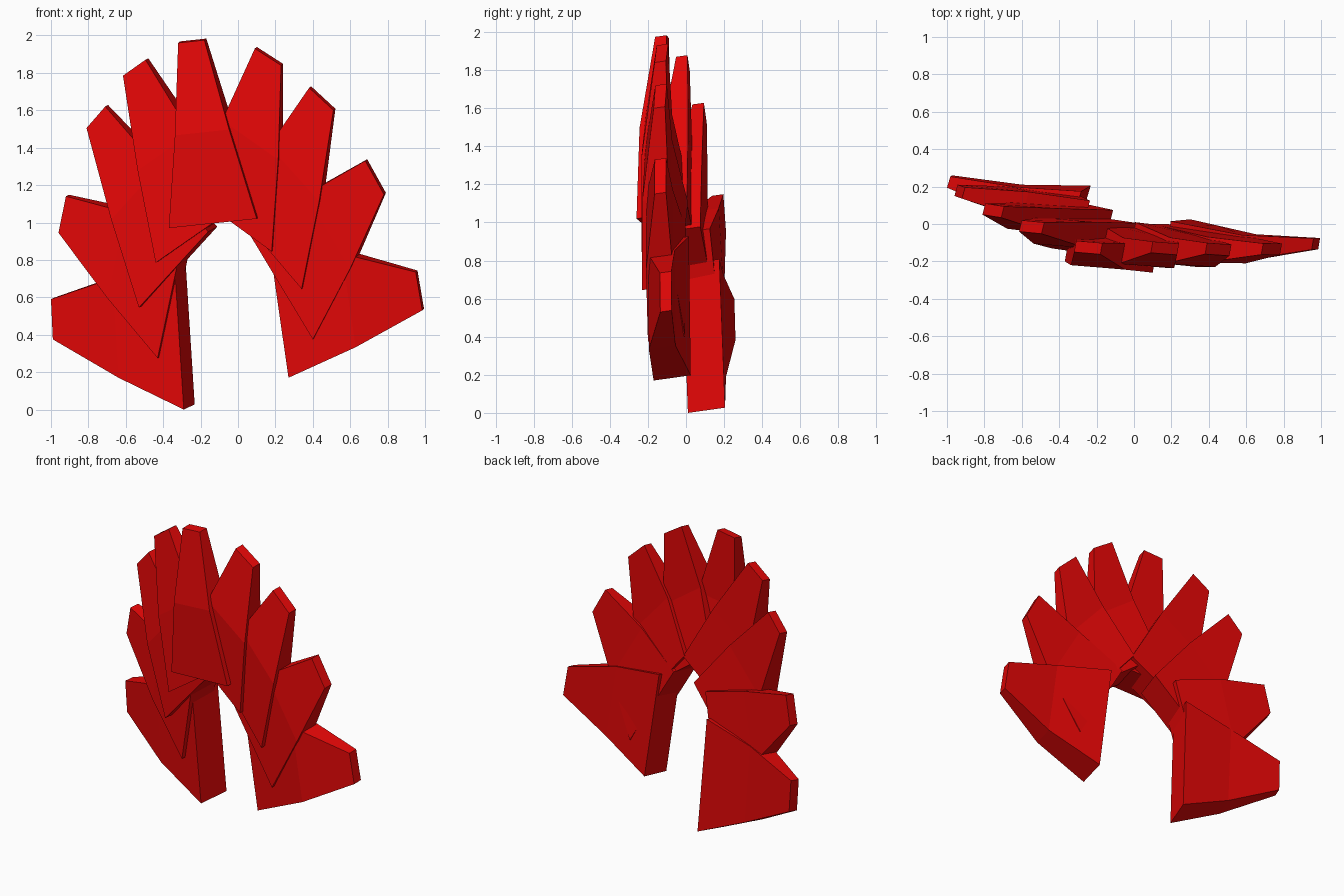
import bpy
import bmesh
from mathutils import Vector

if "Cube" in bpy.data.objects:
    bpy.data.objects.remove(bpy.data.objects["Cube"], do_unlink=True)

# Single red colour
red = bpy.data.materials.new("bright_red")
red.use_nodes = True
colour = (0.76, 0.002, 0.002, 1)
red.diffuse_color = colour
red.node_tree.nodes["Principled BSDF"].inputs["Base Color"].default_value = colour

THICKNESS = (0.195, 0.14, 0.06)   # at base, bend and tip


def blade(name, base, tip, base_y, bend_y, tip_y, lean, swell=0.07):
    """Tapered slab: base and tip are front edges in x, z; lean tilts the
    thickness sideways and swell widens the bend."""
    base = [Vector(p) for p in base]
    tip = [Vector(p) for p in tip]
    bend = [(b + t) / 2 for b, t in zip(base, tip)]
    middle = (bend[0] + bend[1]) / 2
    bend = [middle + (p - middle) * (1 + swell) for p in bend]
    tilt = (base_y[1] - base_y[0]) * 0.4
    depths = (base_y, (bend_y, bend_y + tilt), (tip_y, tip_y + tilt / 2))
    back = Vector((lean, 1, 0.14))

    # Rings run front outer, front inner, back inner, back outer
    bm = bmesh.new()
    rings = []
    for edge, ys, thick in zip((base, bend, tip), depths, THICKNESS):
        front = [Vector((p.x, y, p.y)) for p, y in zip(edge, ys)]
        rear = [p + back * thick for p in reversed(front)]
        rings.append([bm.verts.new(p) for p in front + rear])
    for low, high in zip(rings, rings[1:]):
        for i in range(4):
            j = (i + 1) % 4
            bm.faces.new((low[i], low[j], high[j], high[i]))
    bm.faces.new(rings[0][::-1])
    bm.faces.new(rings[-1])
    bmesh.ops.recalc_face_normals(bm, faces=bm.faces)
    mesh = bpy.data.meshes.new(name)
    bm.to_mesh(mesh)
    bm.free()
    mesh.materials.append(red)
    bpy.context.collection.objects.link(bpy.data.objects.new(name, mesh))


# Right side blades, lowest first
blade("right_blade_lowest", ((-0.29, 0.0), (-0.34, 0.78)),
      ((-0.99, 0.375), (-1.0, 0.59)), (0.01, -0.02), 0.07, 0.2, 0.3)
blade("right_blade_low", ((-0.43, 0.275), (-0.29, 0.94)),
      ((-0.96, 0.945), (-0.92, 1.14)), (0.0, -0.07), 0.06, 0.15, 0.28)
blade("right_blade_middle", ((-0.53, 0.545), (-0.16, 0.95)),
      ((-0.81, 1.505), (-0.71, 1.62)), (-0.04, -0.12), -0.025, 0.05, 0.25)
blade("right_blade_high", ((-0.44, 0.785), (-0.03, 1.07)),
      ((-0.615, 1.785), (-0.495, 1.87)), (-0.13, -0.19), -0.105, -0.04, 0.25)

# Top blade, in front of all the others
blade("top_blade", ((-0.37, 0.97), (0.1, 1.02)),
      ((-0.32, 1.96), (-0.18, 1.975)), (-0.2, -0.26), -0.22, -0.15, 0.18, -0.05)

# Left side blades, highest first
blade("left_blade_high", ((0.18, 0.845), (-0.24, 1.15)),
      ((0.23, 1.84), (0.09, 1.93)), (-0.235, -0.18), -0.235, -0.165, 0.18)
blade("left_blade_middle", ((0.34, 0.645), (-0.03, 1.08)),
      ((0.51, 1.6), (0.38, 1.72)), (-0.23, -0.185), -0.23, -0.17, 0.18)
blade("left_blade_low", ((0.4, 0.375), (0.06, 0.94)),
      ((0.78, 1.15), (0.68, 1.33)), (-0.2, -0.195), -0.21, -0.165, 0.18)
blade("left_blade_lowest", ((0.27, 0.17), (0.165, 0.9)),
      ((0.985, 0.53), (0.95, 0.735)), (-0.17, -0.18), -0.195, -0.135, 0.16)
